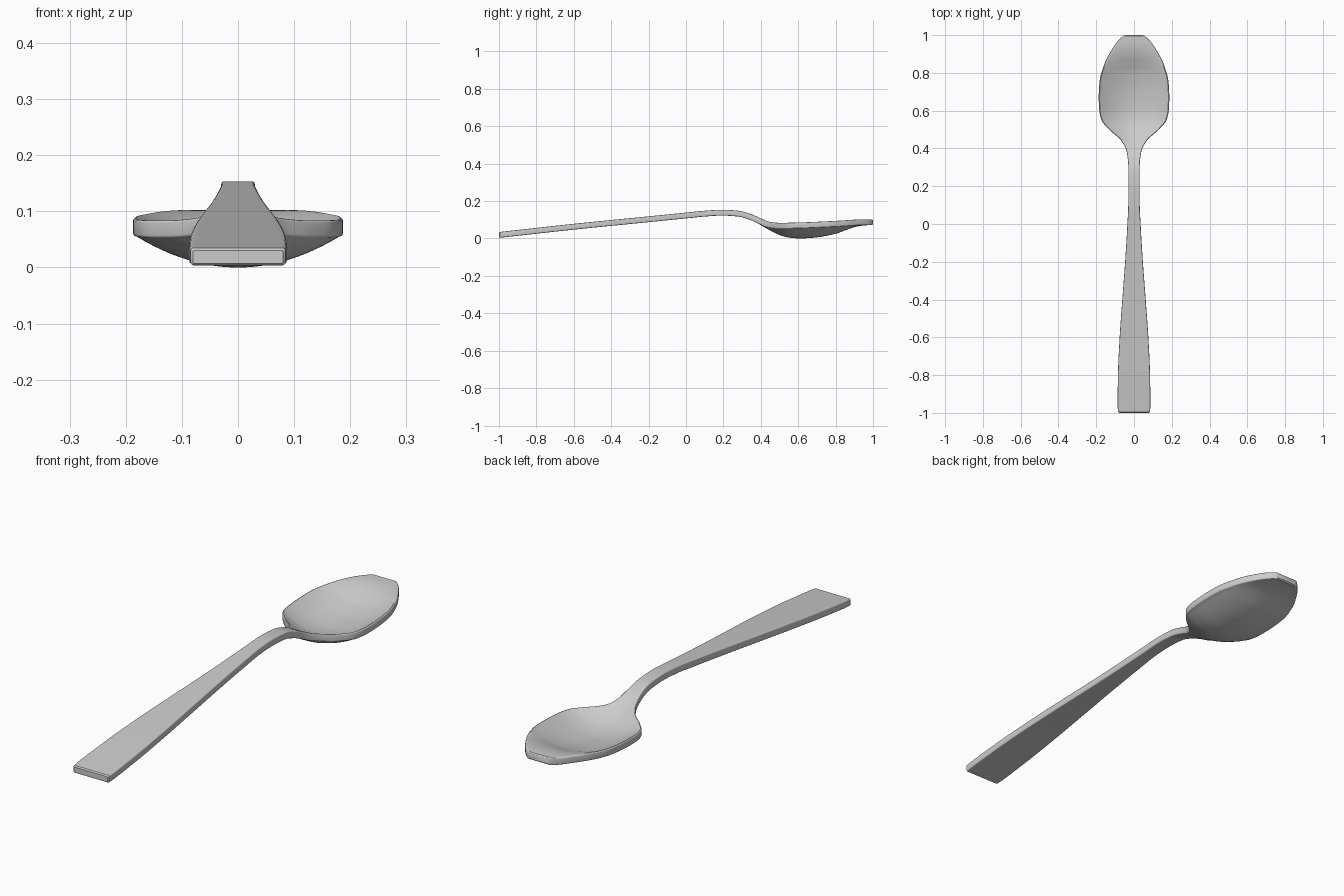
import bpy, bmesh, math
from mathutils import Vector

if "Cube" in bpy.data.objects:
    bpy.data.objects.remove(bpy.data.objects["Cube"])

# Profiles along the spoon's length, as (y, value)
WIDTH = [(-1, .084), (-.97, .087), (-.8, .085), (-.6, .076), (-.4, .062), (-.2, .047),
         (0, .035), (.12, .030), (.3, .030), (.38, .038), (.44, .067), (.5, .132),
         (.55, .172), (.6, .184), (.67, .187), (.75, .183), (.85, .156), (.93, .113),
         (.975, .080), (1, .052)]
TOP = [(-1, .036), (-.6, .080), (-.2, .120), (0, .140), (.1, .150), (.19, .155), (.28, .150),
       (.35, .131), (.4, .110), (.44, .094), (.5, .088), (.6, .090), (.8, .098), (.95, .104), (1, .104)]
DEPTH = [(-1, 0), (.36, 0), (.42, .006), (.46, .021), (.5, .037), (.55, .051), (.62, .058),
         (.7, .055), (.8, .040), (.85, .025), (.9, .010), (.96, .001), (1, 0)]
THICK, ROUND, COLS, ARC = .031, .005, 24, 3


def curve(pts, y):
    """Monotone cubic through the profile points."""
    d = [(b[1] - a[1]) / (b[0] - a[0]) for a, b in zip(pts, pts[1:])]
    m = [d[0]] + [2 * a * b / (a + b) if a * b > 0 else 0 for a, b in zip(d, d[1:])] + [d[-1]]
    i = max(k for k in range(len(d)) if k == 0 or pts[k][0] <= y)
    h = pts[i + 1][0] - pts[i][0]
    t = (y - pts[i][0]) / h
    return ((2*t**3 - 3*t**2 + 1) * pts[i][1] + (t**3 - 2*t**2 + t) * h * m[i]
            + (3*t**2 - 2*t**3) * pts[i + 1][1] + (t**3 - t**2) * h * m[i + 1])


def section(y, inset=0.0):
    """Closed cross-section: dished top, rounded edges, parallel underside."""
    w, top, dep = curve(WIDTH, y), curve(TOP, y), curve(DEPTH, y)
    a, b = max(y - .01, -1), min(y + .01, 1)
    slope = (curve(TOP, b) - curve(TOP, a)) / (b - a)
    th = THICK * math.sqrt(1 + slope * slope)
    w, top, th = w - inset, top - inset, th - 2 * inset
    r = ROUND - inset * .6
    flat = [(w - r) * (2 * i / COLS - 1) for i in range(COLS + 1)]

    def dish(x):
        return -dep * (1 - (x / w) ** 2)

    edge = dish(w - r)
    right = []
    for zc, a0 in ((top - r, 90), (top - th + r, 0)):
        for k in range(ARC + 1):
            ang = math.radians(a0 - 90 * k / ARC)
            right.append((w - r + r * math.cos(ang), zc + edge + r * math.sin(ang)))
    loop = [(x, top + dish(x)) for x in flat[:-1]] + right
    loop += [(x, top - th + dish(x)) for x in reversed(flat[1:-1])]
    loop += [(-x, z) for x, z in reversed(right)][:-1]
    return [Vector((x, y, z)) for x, z in loop]


# Spoon: sections lofted from handle end to bowl tip, denser in the bowl
ys = [-1 + ROUND + i * (1.095 / 36) for i in range(36)]
ys += [.1 + i * (.9 - ROUND) / 72 for i in range(73)]
rings = [section(-1, .004)] + [section(y) for y in ys] + [section(1, .004)]

bm = bmesh.new()
rows = [[bm.verts.new(p) for p in ring] for ring in rings]
n = len(rows[0])
for a, b in zip(rows, rows[1:]):
    for i in range(n):
        j = (i + 1) % n
        bm.faces.new((a[i], a[j], b[j], b[i]))
bm.faces.new(rows[0])
bm.faces.new(rows[-1])
bmesh.ops.recalc_face_normals(bm, faces=bm.faces)

# Rest the bowl on the ground
low = min(v.co.z for v in bm.verts)
bmesh.ops.translate(bm, verts=bm.verts, vec=(0, 0, -low))

mesh = bpy.data.meshes.new("spoon")
bm.to_mesh(mesh)
bm.free()
spoon = bpy.data.objects.new("spoon", mesh)
bpy.context.collection.objects.link(spoon)
bpy.context.view_layer.objects.active = spoon
spoon.select_set(True)
bpy.ops.object.shade_smooth_by_angle(angle=math.radians(35))
